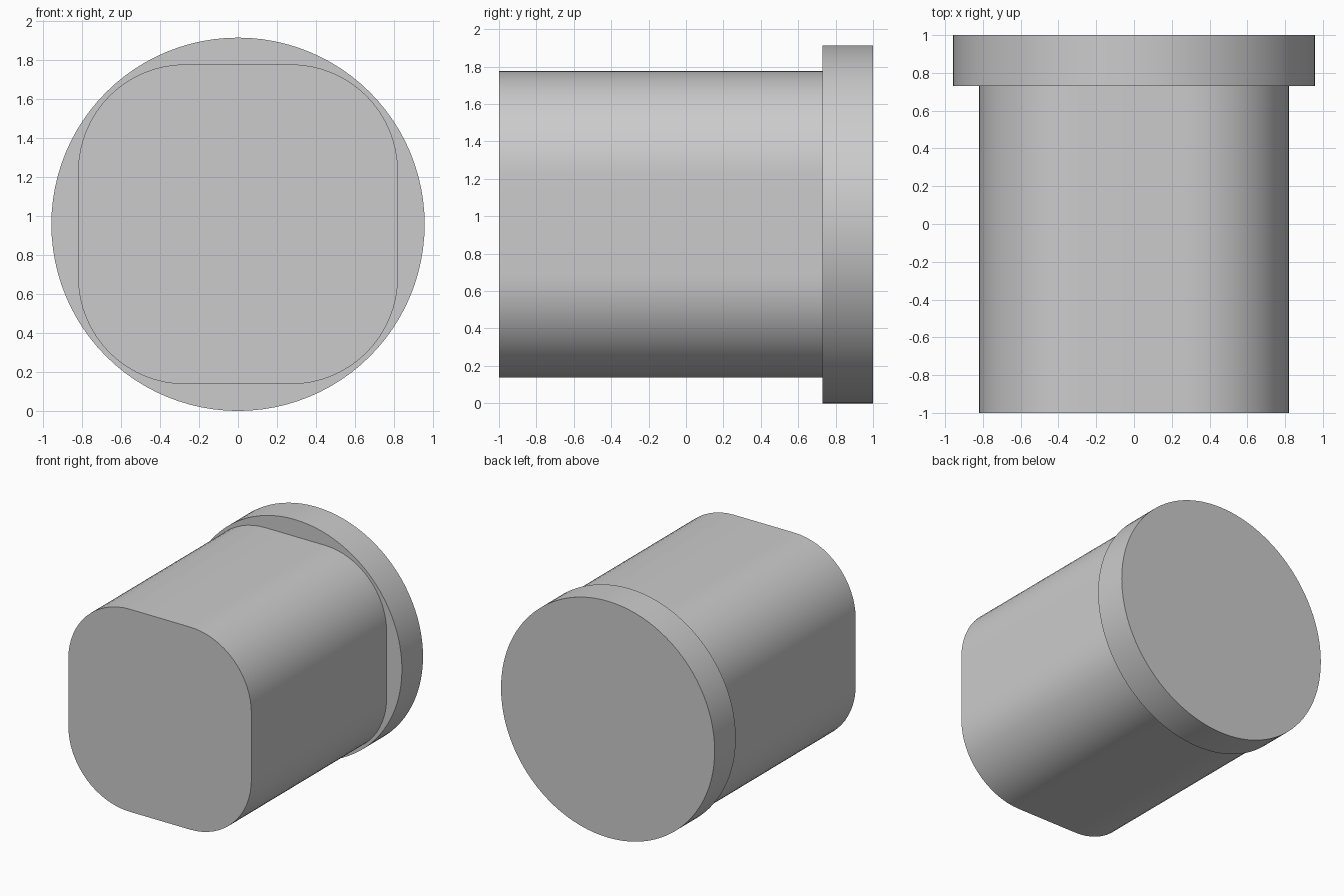
import bpy
import bmesh
from math import cos, sin, pi, radians

cube = bpy.data.objects.get("Cube")
if cube:
    bpy.data.objects.remove(cube, do_unlink=True)

RADIUS = 0.957      # flange radius, also the height of the axis
HALF = 0.82         # half width of the shank
CORNER = 0.55       # shank corner radius
STEP = 0.73         # where the shank meets the flange

grey = bpy.data.materials.new("plain_grey")
grey.use_nodes = True
colour = (0.6, 0.6, 0.6, 1)
grey.diffuse_color = colour
grey.node_tree.nodes["Principled BSDF"].inputs["Base Color"].default_value = colour


def rounded_outline(half, radius, steps):
    """Outline of a rounded square; a circle when radius equals half."""
    flat = half - radius
    points = []
    for quarter, (sx, sz) in enumerate([(1, 1), (-1, 1), (-1, -1), (1, -1)]):
        last = steps + 1 if flat > 0 else steps
        for i in range(last):
            a = (quarter + i / steps) * pi / 2
            points.append((sx * flat + radius * cos(a), sz * flat + radius * sin(a)))
    return points


def extrude_along_y(name, outline, front, back):
    bm = bmesh.new()
    face = bm.faces.new([bm.verts.new((x, front, z + RADIUS)) for x, z in outline])
    result = bmesh.ops.extrude_face_region(bm, geom=[face], use_keep_orig=True)
    verts = [v for v in result["geom"] if isinstance(v, bmesh.types.BMVert)]
    bmesh.ops.translate(bm, verts=verts, vec=(0, back - front, 0))
    bmesh.ops.recalc_face_normals(bm, faces=bm.faces)
    mesh = bpy.data.meshes.new(name)
    bm.to_mesh(mesh)
    bm.free()
    mesh.materials.append(grey)
    obj = bpy.data.objects.new(name, mesh)
    bpy.context.collection.objects.link(obj)
    bpy.ops.object.select_all(action="DESELECT")
    obj.select_set(True)
    bpy.context.view_layer.objects.active = obj
    bpy.ops.object.shade_smooth_by_angle(angle=radians(30))
    return obj


# Rounded square shank, and the round flange at the back
extrude_along_y("shank", rounded_outline(HALF, CORNER, 16), -1, STEP)
extrude_along_y("flange", rounded_outline(RADIUS, RADIUS, 24), STEP, 1)
